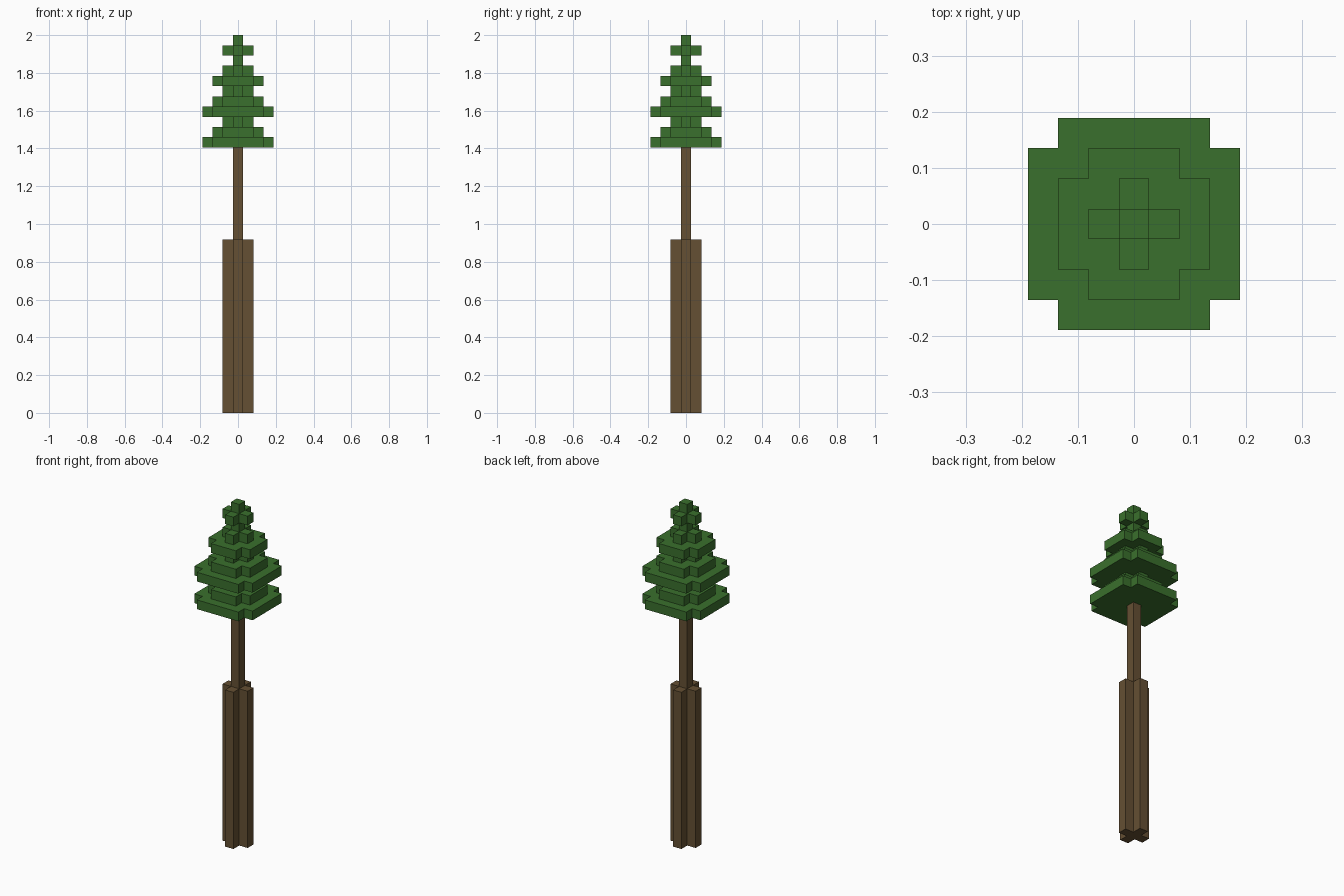
import bpy
import bmesh

cube = bpy.data.objects.get("Cube")
if cube:
    bpy.data.objects.remove(cube, do_unlink=True)

U = 2 / 37  # edge length of one block


def make_material(name, color):
    mat = bpy.data.materials.new(name)
    mat.use_nodes = True
    mat.diffuse_color = color
    bsdf = mat.node_tree.nodes["Principled BSDF"]
    bsdf.inputs["Base Color"].default_value = color
    bsdf.inputs["Roughness"].default_value = 0.9
    return mat


def ring(bm, radius, level):
    """Square outline of blocks with one block missing at each corner."""
    a = radius + 0.5
    b = max(radius - 0.5, 0.5)
    verts = []
    x_axis, y_axis = (1, 0), (0, 1)
    for _ in range(4):
        for p, q in ((a, b), (b, b), (b, a)):
            x = p * x_axis[0] + q * y_axis[0]
            y = p * x_axis[1] + q * y_axis[1]
            verts.append(bm.verts.new((x * U, y * U, level * U)))
        x_axis, y_axis = y_axis, (-x_axis[0], -x_axis[1])
    return verts


def stepped_tower(name, base, layers, mat):
    """Closed stack of block layers, each given as (radius, height)."""
    bm = bmesh.new()
    rings = []
    level = base
    for radius, height in layers:
        rings.append(ring(bm, radius, level))
        level += height
        rings.append(ring(bm, radius, level))
    bm.faces.new(list(reversed(rings[0])))
    bm.faces.new(rings[-1])
    for low, high in zip(rings, rings[1:]):
        for i in range(len(low)):
            j = (i + 1) % len(low)
            bm.faces.new((low[i], low[j], high[j], high[i]))
    # Single-block layers collapse to plain squares
    bmesh.ops.remove_doubles(bm, verts=bm.verts[:], dist=U * 0.01)
    bmesh.ops.recalc_face_normals(bm, faces=bm.faces[:])
    mesh = bpy.data.meshes.new(name)
    bm.to_mesh(mesh)
    bm.free()
    mesh.materials.append(mat)
    obj = bpy.data.objects.new(name, mesh)
    bpy.context.collection.objects.link(obj)
    return obj


bark = make_material("bark brown", (0.130, 0.080, 0.033, 1))
needles = make_material("needle green", (0.042, 0.162, 0.026, 1))

# Thick cross-shaped lower trunk, then a single-block upper trunk
stepped_tower("trunk", 0, [(1, 17), (0, 9)], bark)

# Crown of one-block layers, bottom to top
crown_radii = (3, 2, 1, 3, 2, 1, 2, 1, 0, 1, 0)
stepped_tower("crown", 26, [(r, 1) for r in crown_radii], needles)
